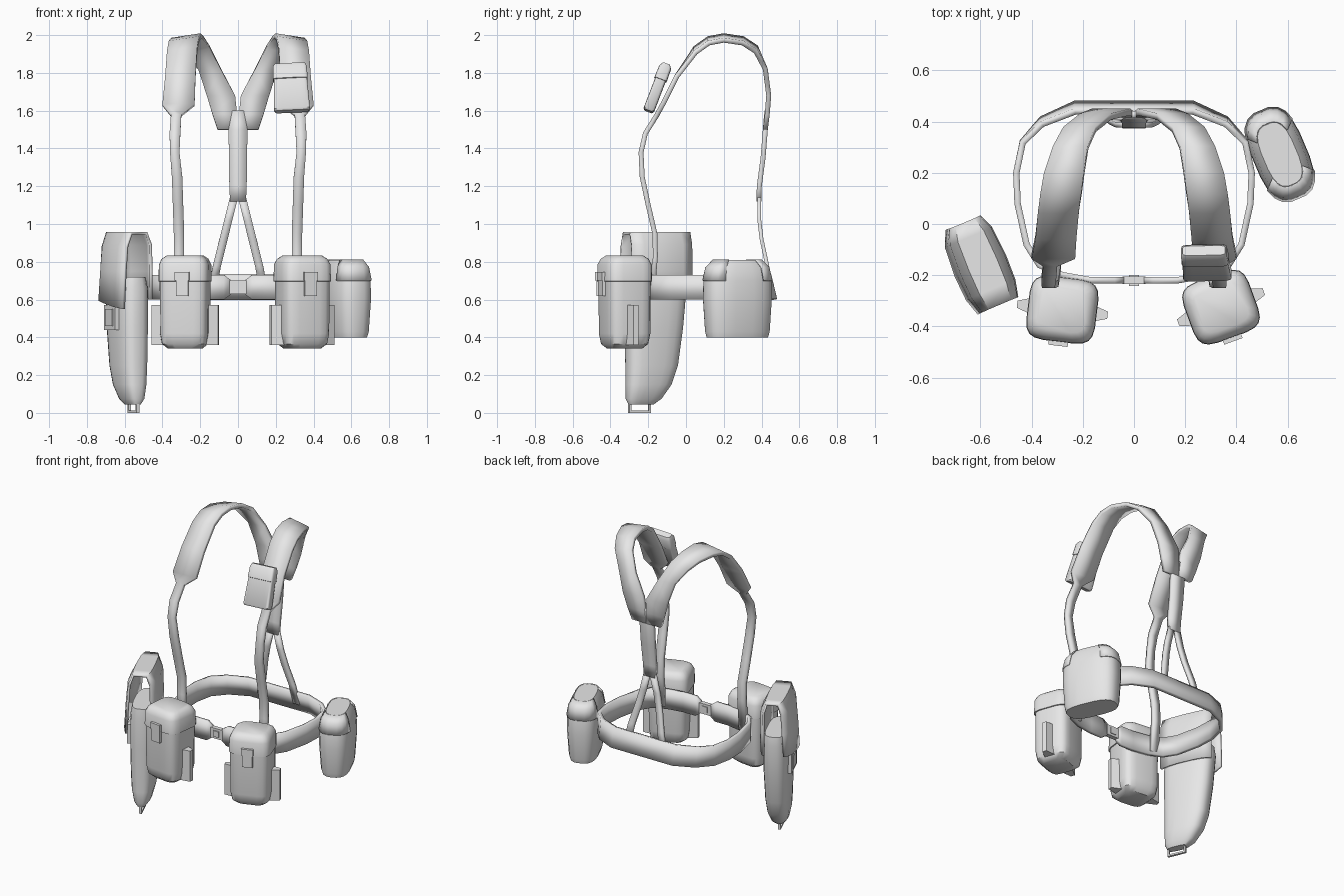
import bpy, bmesh, math
from mathutils import Matrix

cube = bpy.data.objects.get("Cube")
if cube:
    bpy.data.objects.remove(cube, do_unlink=True)

GREY = (0.8, 0.8, 0.8, 1.0)
mat = bpy.data.materials.new("plain_grey")
mat.use_nodes = True
mat.diffuse_color = GREY
mat.node_tree.nodes["Principled BSDF"].inputs["Base Color"].default_value = GREY


def finish(name, bm, place=None, thickness=0, angle=40):
    bmesh.ops.recalc_face_normals(bm, faces=bm.faces)
    mesh = bpy.data.meshes.new(name)
    bm.to_mesh(mesh)
    bm.free()
    mesh.materials.append(mat)
    ob = bpy.data.objects.new(name, mesh)
    bpy.context.collection.objects.link(ob)
    if place is not None:
        ob.matrix_world = place
    if thickness:
        mod = ob.modifiers.new("thickness", "SOLIDIFY")
        mod.thickness = thickness
        mod.offset = 0
    bpy.ops.object.select_all(action="DESELECT")
    ob.select_set(True)
    bpy.context.view_layer.objects.active = ob
    bpy.ops.object.shade_smooth_by_angle(angle=math.radians(angle))
    return ob


def sheet(name, rows, thickness, place=None):
    """Cloth strip through rows of points, thickened."""
    bm = bmesh.new()
    grid = [[bm.verts.new(p) for p in row] for row in rows]
    for r, s in zip(grid, grid[1:]):
        for i in range(len(r) - 1):
            bm.faces.new((r[i], r[i + 1], s[i + 1], s[i]))
    return finish(name, bm, place, thickness)


def loft(name, sections, power, place, keep=None, grow=0, thickness=0):
    """Rounded-box loft; sections are (z, centre x, half x, half y)."""
    bm, rings, n = bmesh.new(), [], 20
    for z, cx, hx, hy in sections:
        ring = []
        for i in range(n):
            a = 2 * math.pi * (i + 0.5) / n
            c, s = math.cos(a), math.sin(a)
            x = math.copysign(abs(c) ** (2 / power), c) * (hx + grow)
            y = math.copysign(abs(s) ** (2 / power), s) * (hy + grow)
            ring.append(bm.verts.new((cx + x, y, z)))
        rings.append(ring)
    for r, s in zip(rings, rings[1:]):
        for i in range(n):
            j = (i + 1) % n
            bm.faces.new((r[i], r[j], s[j], s[i]))
    if keep:
        gone = [f for f in bm.faces if not keep(f.calc_center_median())]
        bmesh.ops.delete(bm, geom=gone, context="FACES")
    else:
        bm.faces.new(rings[0])
        bm.faces.new(rings[-1])
    return finish(name, bm, place, thickness)


def prism(name, outline, z0, z1, place):
    bm = bmesh.new()
    base = bm.faces.new([bm.verts.new((x, y, z0)) for x, y in outline])
    top = bmesh.ops.extrude_face_region(bm, geom=[base])["geom"]
    for v in top:
        if isinstance(v, bmesh.types.BMVert):
            v.co.z = z1
    return finish(name, bm, place, angle=20)


def block(name, x0, x1, y0, y1, z0, z1, place=None):
    return prism(name, [(x0, y0), (x1, y0), (x1, y1), (x0, y1)], z0, z1, place)


def spot(x, y, degrees):
    return Matrix.Translation((x, y, 0)) @ Matrix.Rotation(math.radians(degrees), 4, "Z")


# Waist belt: an open loop whose ends narrow into the buckle
path = [(0.04, -.22, .04), (.075, -.22, .065), (.17, -.22, .065), (.28, -.2, .065),
        (.37, -.16, .065), (.42, -.08, .065), (.455, .08, .065), (.46, .2, .065),
        (.435, .32, .065), (.36, .4, .065), (.23, .455, .065), (0, .455, .065)]
loop = path + [(-x, y, h) for x, y, h in path[-2::-1]]
sheet("waist_belt", [[(x, y + max(0, y - .3) * .1, .665 - h),
                      (x, y - max(0, y - .3) * .1, .665 + h)] for x, y, h in loop], .025)
block("belt_buckle", -.045, .045, -.235, -.205, .63, .70)
block("buckle_clasp", -.02, .02, -.242, -.2, .645, .685)

# Shoulder straps: (inner x, outer x, y, z) from belt, over the pad, to the back
strap = [(.285, .34, -.18, .62), (.285, .34, -.162, .83), (.285, .34, -.165, .95),
         (.29, .345, -.2, 1.1), (.295, .35, -.232, 1.25), (.31, .36, -.238, 1.38),
         (.305, .362, -.215, 1.48), (.3, .355, -.155, 1.575), (.23, .4, -.125, 1.63),
         (.225, .385, -.05, 1.78), (.215, .375, .05, 1.92), (.205, .365, .12, 1.97),
         (.195, .35, .2, 1.985), (.18, .315, .3, 1.97), (.15, .275, .37, 1.925),
         (.09, .21, .42, 1.82), (.015, .165, .438, 1.68), (.005, .135, .43, 1.58),
         (.0, .108, .42, 1.5)]
for side, s in (("left", 1), ("right", -1)):
    sheet(side + "_shoulder_strap",
          [[(s * a, y, z + (.012 if y > -.1 and z > 1.9 else 0)),
            (s * b, y, z - (.012 if y > -.1 and z > 1.9 else 0))] for a, b, y, z in strap], .026)
    # Thin lower back strap, splitting off to the belt
    sheet(side + "_back_strap", [[(s * a, y, z), (s * (a + .043), y, z)] for a, y, z in
          ((0, .388, 1.14), (.03, .388, 1.02), (.055, .4, .92), (.09, .43, .78),
           (.115, .445, .65))], .02)
sheet("centre_back_strap", [[(-w, y, z), (w, y, z)] for w, y, z in
      ((.03, .428, 1.6), (.05, .42, 1.5), (.048, .408, 1.35), (.046, .388, 1.2),
       (.042, .386, 1.12))], .026)

# Two front pouches with lid, closing tab and side pockets
for side, place in (("left", spot(.34, -.325, 20)), ("right", spot(-.28, -.335, -7))):
    loft(side + "_pouch_body", [(.34, 0, .088, .08), (.365, 0, .118, .108),
         (.42, 0, .128, .118), (.71, 0, .13, .12)], 4.5, place)
    loft(side + "_pouch_lid", [(.695, 0, .13, .12), (.697, 0, .136, .127),
         (.785, 0, .134, .125), (.815, 0, .12, .11), (.832, 0, .096, .086)], 4.5, place)
    block(side + "_pouch_tab", -.033, .033, -.137, -.11, .62, .745, place)
    block(side + "_pouch_tab_fold", -.038, .038, -.142, -.11, .70, .745, place)
    for end, s in (("outer", 1), ("inner", -1)):
        prism(f"{side}_pouch_{end}_pocket", [(s * .11, -.036), (s * .178, -.014),
              (s * .178, .014), (s * .11, .036)], .36, .57, place)

# Small pouch on the left shoulder pad
tilt = (Matrix.Translation((.28, -.152, 1.72)) @ Matrix.Rotation(math.radians(-21), 4, "X")
        @ Matrix.Rotation(math.radians(3), 4, "Y").inverted())
loft("shoulder_pouch_body", [(-.132, 0, .088, .022), (-.122, 0, .095, .03),
     (.06, 0, .088, .03)], 7, tilt)
loft("shoulder_pouch_lid", [(.045, 0, .088, .03), (.047, 0, .092, .035),
     (.115, 0, .09, .033), (.135, 0, .083, .02)], 7, tilt)

# Canteen cover on the left hip, with a thin flap at each end
hip = spot(.57, .272, -67)
shape = [(.40, 0, .168, .085), (.43, 0, .176, .094), (.6, 0, .186, .106),
         (.70, 0, .184, .104), (.77, 0, .168, .092), (.81, 0, .128, .066)]
loft("canteen_cover", shape, 2.9, hip)
for end, s in (("front", 1), ("rear", -1)):
    loft(f"canteen_{end}_flap", shape, 2.9, hip, grow=.003, thickness=.006,
         keep=lambda c, s=s: c.z > .7 and c.x * s > .1)

# Holster on the right hip: tapered body, open-ended hood, clasp and bottom ring
hip = spot(-.59, -.16, -67)
loft("holster_body", [(.045, .085, .07, .028), (.075, .07, .098, .05), (.15, .042, .125, .068),
     (.25, .024, .143, .076), (.45, .01, .158, .082), (.66, 0, .168, .082),
     (.72, 0, .16, .07)], 3, hip)
hood = [(.088, .6), (.09, .75), (.085, .89), (.055, .952), (-.055, .952),
        (-.088, .88), (-.1, .75), (-.112, .59)]
sheet("holster_hood", [[(l, v * f, z - (.15 * (l + .1) if v < -.11 else 0)) for v, z in hood]
      for l, f in ((-.18, .66), (-.12, .92), (0, 1), (.1, .96), (.168, .78))], .016, hip)
block("holster_clasp", -.07, .08, -.1, -.07, .44, .57, hip)
block("holster_clasp_plate", -.04, .05, -.106, -.09, .46, .55, hip)
for name, x0, x1, z0, z1 in (("front", .143, .155, 0, .06), ("rear", .03, .042, 0, .06),
                             ("bottom", .03, .155, 0, .012)):
    block(f"holster_ring_{name}", x0, x1, -.008, .008, z0, z1, hip)
